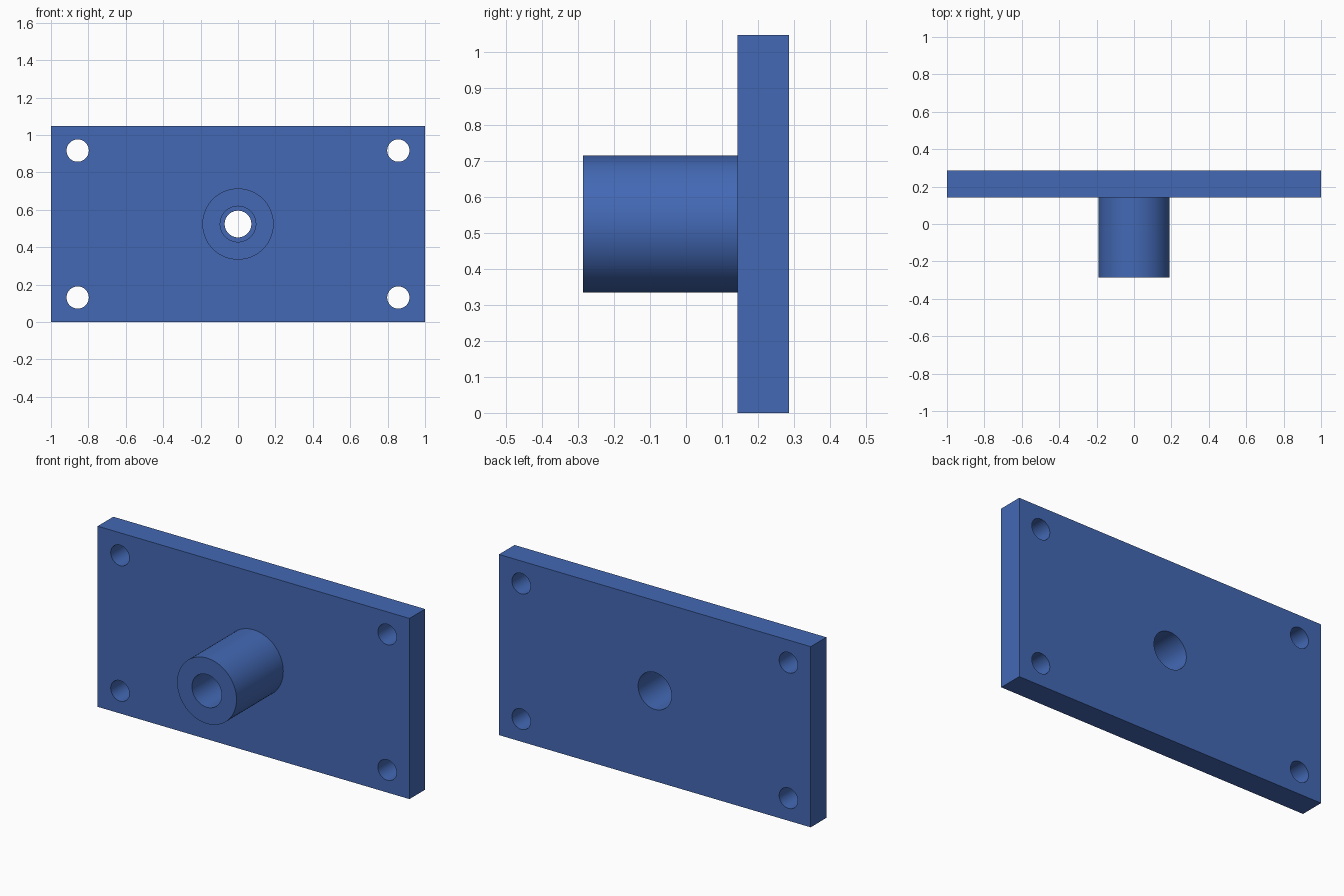
import bpy
import bmesh
import math

if "Cube" in bpy.data.objects:
    bpy.data.objects.remove(bpy.data.objects["Cube"])

U = 2 / 84          # one design unit; the plate is 84 wide
CZ = 22 * U         # height of the plate centre
SEG = 64

blue = bpy.data.materials.new("blue")
blue.diffuse_color = (0.056, 0.14, 0.46, 1)
blue.use_nodes = True
blue.node_tree.nodes["Principled BSDF"].inputs["Base Color"].default_value = blue.diffuse_color


def finish(name, bm):
    bmesh.ops.recalc_face_normals(bm, faces=bm.faces)
    mesh = bpy.data.meshes.new(name)
    bm.to_mesh(mesh)
    bm.free()
    mesh.materials.append(blue)
    obj = bpy.data.objects.new(name, mesh)
    bpy.context.collection.objects.link(obj)
    return obj


def turned(name, profile, x=0, z=CZ):
    """Closed solid of revolution along y from (radius, y) pairs."""
    bm = bmesh.new()
    rings = []
    for r, y in profile:
        rings.append([bm.verts.new((x + r * math.cos(2 * math.pi * i / SEG), y,
                                    z + r * math.sin(2 * math.pi * i / SEG)))
                      for i in range(SEG)])
    for a, b in zip(rings, rings[1:]):
        for i in range(SEG):
            j = (i + 1) % SEG
            bm.faces.new((a[i], a[j], b[j], b[i]))
    bm.faces.new(rings[0])
    bm.faces.new(rings[-1])
    return finish(name, bm)


def combine(target, tool, operation):
    mod = target.modifiers.new(operation.lower(), 'BOOLEAN')
    mod.operation, mod.solver, mod.object = operation, 'EXACT', tool
    bpy.context.view_layer.objects.active = target
    bpy.ops.object.modifier_apply(modifier=mod.name)
    bpy.data.objects.remove(tool)


# Rectangular mounting plate
bm = bmesh.new()
bmesh.ops.create_cube(bm, size=1)
for v in bm.verts:
    v.co = (v.co.x * 84 * U, v.co.y * 6 * U + 9 * U, v.co.z * 44 * U + CZ)
plate = finish("flanged_plate", bm)

# Round boss on the front
boss = turned("boss", [(8 * U, -12 * U), (8 * U, 9 * U)])
combine(plate, boss, 'UNION')

# Stepped bore: counterbored from both ends around a narrow inner collar
bore = turned("bore", [(4 * U, -14 * U), (4 * U, -2 * U), (3 * U, -2 * U),
                       (3 * U, 0), (4.5 * U, 0), (4.5 * U, 14 * U)])
combine(plate, bore, 'DIFFERENCE')

# Four corner bolt holes
for sx in (-1, 1):
    for sz in (-1, 1):
        hole = turned("bolt_hole", [(2.5 * U, 4 * U), (2.5 * U, 14 * U)],
                      sx * 36 * U, CZ + sz * 16.5 * U)
        combine(plate, hole, 'DIFFERENCE')

# Smooth round walls, sharp edges
bpy.ops.object.select_all(action='DESELECT')
plate.select_set(True)
bpy.context.view_layer.objects.active = plate
bpy.ops.object.shade_smooth_by_angle(angle=math.radians(30))
